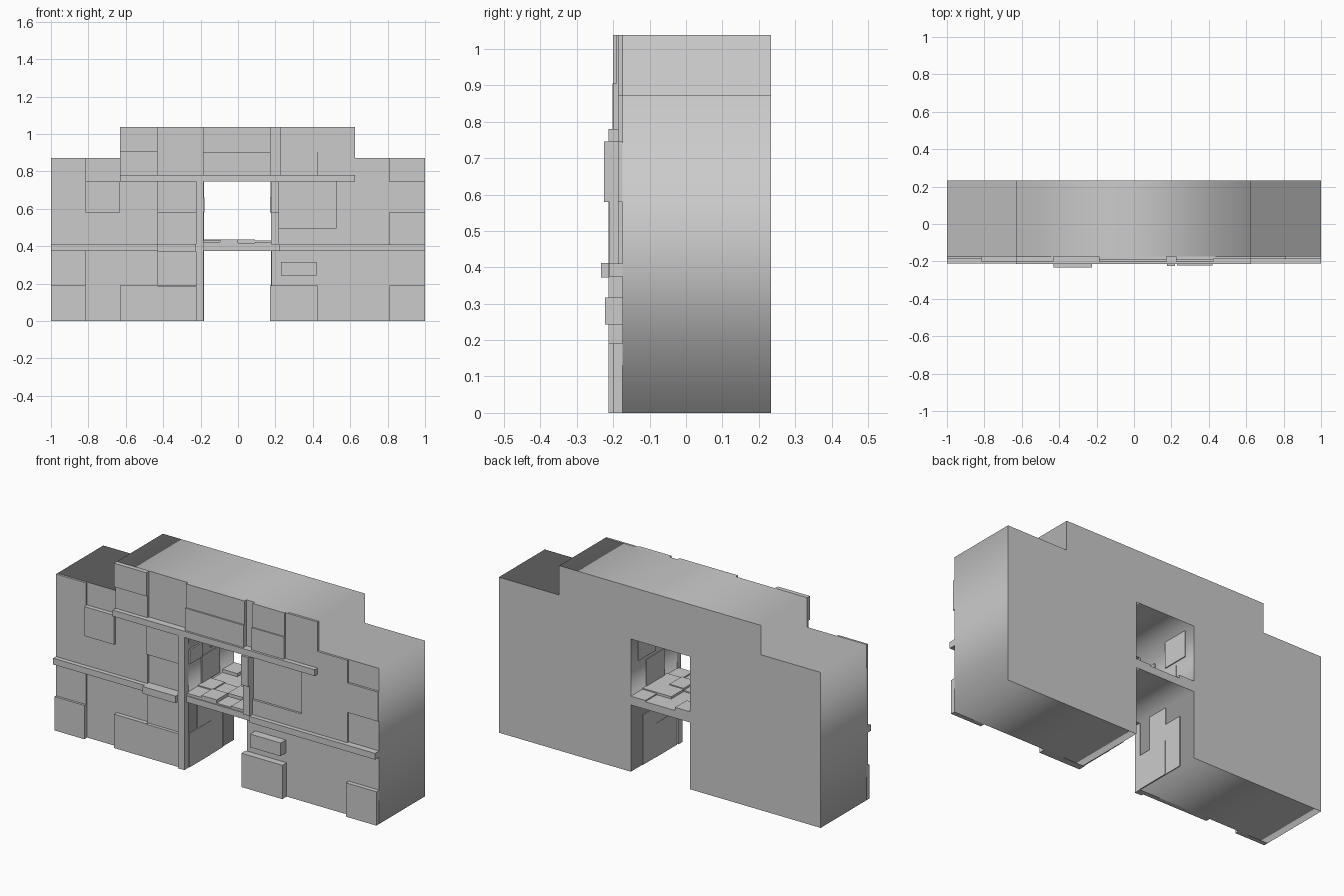
import bpy, bmesh, random
from math import pi

random.seed(4)
BACK, CORE = 0.233, -0.175      # rear face and deepest front face


def boxes(name, items):
    """One object from boxes given as (x0, x1, y0, y1, z0, z1)."""
    bm = bmesh.new()
    for x0, x1, y0, y1, z0, z1 in items:
        for v in bmesh.ops.create_cube(bm, size=1)['verts']:
            v.co = (x1 if v.co.x > 0 else x0,
                    y1 if v.co.y > 0 else y0,
                    z1 if v.co.z > 0 else z0)
    me = bpy.data.meshes.new(name)
    bm.to_mesh(me)
    bm.free()
    ob = bpy.data.objects.new(name, me)
    bpy.context.collection.objects.link(ob)
    return ob


def facade(name, y, rects):
    """Panels standing out from the core to depth y, as (x0, x1, z0, z1)."""
    return boxes(name, [(a, b, y, CORE, c, d) for a, b, c, d in rects])


# Main wall: stepped outline with a doorway notch and a window hole
outline = [(-1, 0), (-0.187, 0), (-0.187, 0.375), (0.18, 0.375), (0.18, 0),
           (1, 0), (1, 0.873), (0.625, 0.873), (0.625, 1.038),
           (-0.63, 1.038), (-0.63, 0.873), (-1, 0.873)]
window = [(-0.187, 0.41), (-0.187, 0.745), (0.18, 0.745), (0.18, 0.41)]
cu = bpy.data.curves.new("main_wall", 'CURVE')
cu.dimensions, cu.fill_mode = '2D', 'BOTH'
cu.extrude = (BACK - CORE) / 2
for pts in (outline, window):
    sp = cu.splines.new('POLY')
    sp.points.add(len(pts) - 1)
    for p, (x, z) in zip(sp.points, pts):
        p.co = (x, z, 0, 1)
    sp.use_cyclic_u = True
wall = bpy.data.objects.new("main_wall", cu)
bpy.context.collection.objects.link(wall)
wall.rotation_euler.x = pi / 2
wall.location.y = (BACK + CORE) / 2
bpy.context.view_layer.objects.active = wall
wall.select_set(True)
bpy.ops.object.convert(target='MESH')

# Shallow cladding, left and right of the opening
facade("shallow_cladding_left", -0.187, [
    (-1, -0.815, 0.19, 0.375), (-1, -0.815, 0.745, 0.873),
    (-1, -0.43, 0.41, 0.58), (-1, -0.815, 0.58, 0.745),
    (-0.63, -0.43, 0.58, 0.905), (-0.43, -0.225, 0.19, 0.375)])
facade("shallow_cladding_right", -0.187, [
    (0.525, 0.625, 0.41, 0.745), (0.22, 0.525, 0.41, 0.495),
    (0.625, 0.81, 0.41, 0.873), (0.81, 1, 0.58, 0.745),
    (0.425, 0.625, 0.78, 1.038)])

# Raised panels
facade("raised_panels_left", -0.2, [
    (-1, -0.815, 0, 0.19), (-0.63, -0.43, 0, 0.19),
    (-0.43, -0.225, 0, 0.187), (-0.815, -0.63, 0.58, 0.745),
    (-0.43, -0.225, 0.58, 0.745), (-0.63, -0.43, 0.905, 1.038)])
facade("raised_panels_right", -0.2, [
    (0.81, 1, 0, 0.19), (0.225, 0.425, 0.78, 0.905)])
facade("upper_panels", -0.193, [
    (-0.187, 0.175, 0.905, 1.038), (0.225, 0.425, 0.905, 1.038)])
facade("lintel_panel", -0.202, [(-0.187, 0.175, 0.78, 0.905)])
facade("door_base_panel", -0.213, [(0.17, 0.425, 0, 0.19)])

# Pillars and horizontal bands
facade("left_pillar", -0.213, [(-0.225, -0.184, 0, 0.745)])
facade("right_pillar", -0.21, [(0.177, 0.22, 0.41, 0.58)])
facade("right_pillar_upper", -0.225, [(0.177, 0.22, 0.58, 0.745)])
facade("upper_band", -0.213, [(-0.63, 0.625, 0.745, 0.78)])
facade("middle_bands", -0.212, [(-1, -0.43, 0.375, 0.41), (0.22, 1, 0.375, 0.41)])
facade("floor_edge", -0.195, [(-0.184, 0.22, 0.375, 0.41)])
facade("left_ledge", -0.233, [(-0.43, -0.225, 0.372, 0.412)])
facade("right_block", -0.222, [(0.23, 0.42, 0.243, 0.317)])

# Uneven floor tiles across the passage
ys = [-0.19, -0.09, 0.02, 0.13, BACK]
xs = [-0.187, -0.095, 0, 0.09, 0.18]
boxes("floor_tiles", [
    (xs[i], xs[i + 1], ys[j], ys[j + 1], 0.41,
     random.choice([0.417, 0.424, 0.43, 0.435]))
    for i in range(4) for j in range(4)])

# Thin lining panels on both side walls of the opening
lining = [(-0.17, 0.02, 0.0, 0.19, 0.006), (-0.1, 0.02, 0.19, 0.375, 0.004),
          (0.02, 0.13, 0.0, 0.28, 0.004), (-0.17, -0.06, 0.58, 0.66, 0.008),
          (-0.06, 0.1, 0.43, 0.58, 0.004), (0.02, 0.17, 0.6, 0.745, 0.005)]
for side, x, s in (("left", -0.187, 1), ("right", 0.18, -1)):
    boxes(side + "_lining", [
        (min(x, x + s * t), max(x, x + s * t), y0, y1, z0, z1)
        for y0, y1, z0, z1, t in lining])
